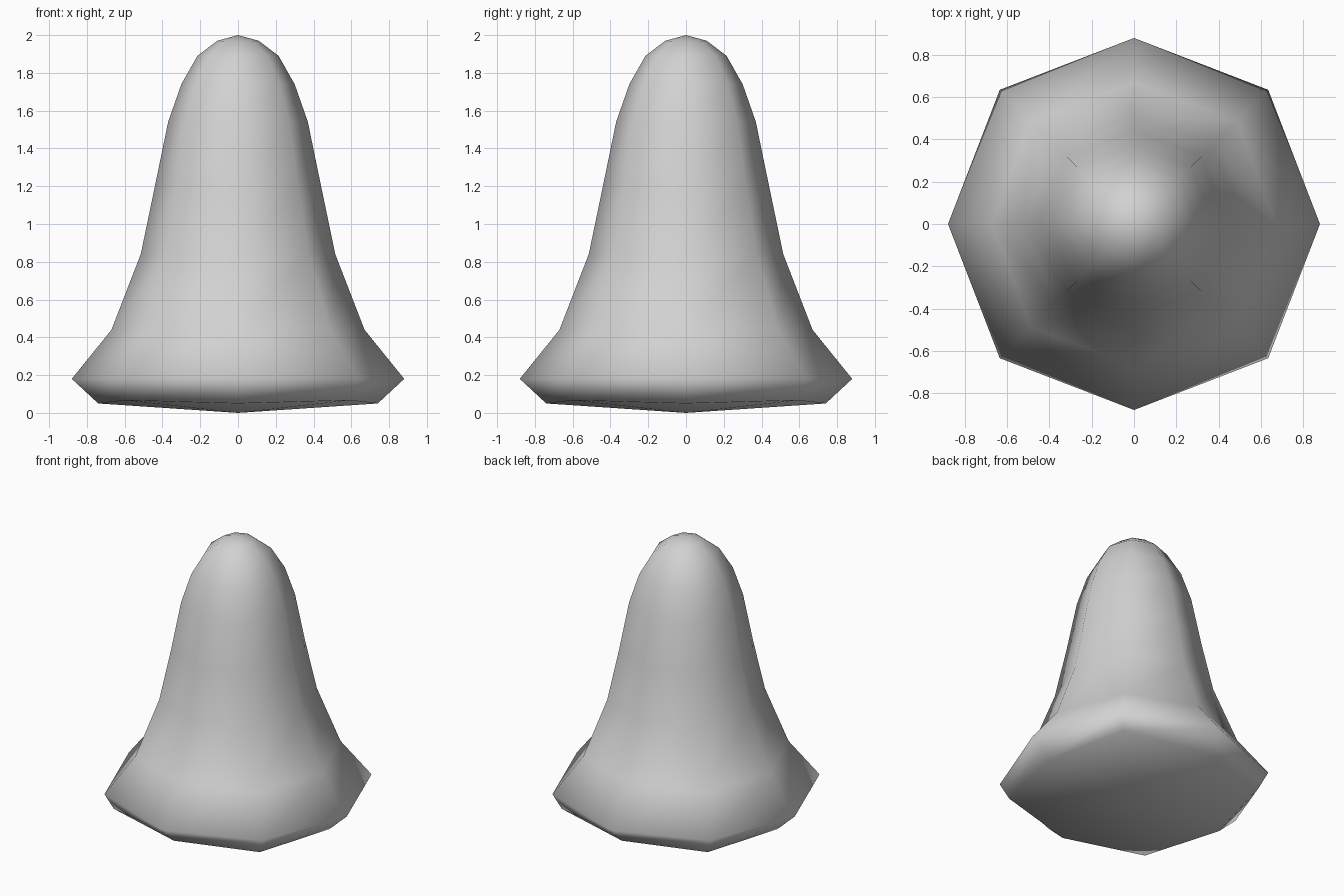
import bpy
import bmesh
import math

# Remove the default cube
old = bpy.data.objects.get("Cube")
if old:
    bpy.data.objects.remove(old, do_unlink=True)

# Plain grey material
GREY = (0.64, 0.64, 0.64, 1.0)
mat = bpy.data.materials.new("light_grey")
mat.use_nodes = True
mat.diffuse_color = GREY
bsdf = next(n for n in mat.node_tree.nodes if n.type == "BSDF_PRINCIPLED")
bsdf.inputs["Base Color"].default_value = GREY
bsdf.inputs["Roughness"].default_value = 0.7

# Bell profile: (radius on axes, radius on diagonals, z on axes, z on diagonals)
PROFILE = [
    (0.74, 0.835, 0.05, 0.067),
    (0.88, 0.898, 0.18, 0.18),
    (0.67, 0.69, 0.44, 0.44),
    (0.515, 0.53, 0.84, 0.84),
    (0.44, 0.45, 1.20, 1.20),
    (0.37, 0.383, 1.54, 1.54),
    (0.30, 0.315, 1.74, 1.74),
    (0.215, 0.222, 1.89, 1.89),
    (0.11, 0.12, 1.97, 1.965),
]
SIDES = 8

bm = bmesh.new()


def add_ring(r_axis, r_diag, z_axis, z_diag):
    ring = []
    for i in range(SIDES):
        r, z = (r_diag, z_diag) if i % 2 else (r_axis, z_axis)
        a = math.tau * i / SIDES
        ring.append(bm.verts.new((r * math.cos(a), r * math.sin(a), z)))
    return ring


def add_cap(ring, z):
    # Four quads meeting at a centre point
    centre = bm.verts.new((0, 0, z))
    for i in range(0, SIDES, 2):
        bm.faces.new((centre, ring[i], ring[i + 1], ring[(i + 2) % SIDES]))


# Wall of the bell
rings = [add_ring(*row) for row in PROFILE]
for low, high in zip(rings, rings[1:]):
    for i in range(SIDES):
        j = (i + 1) % SIDES
        bm.faces.new((low[i], low[j], high[j], high[i]))

# Shallow pointed base and rounded crown
add_cap(rings[0], 0.0)
add_cap(rings[-1], 2.0)

bmesh.ops.recalc_face_normals(bm, faces=bm.faces)
for face in bm.faces:
    face.smooth = True

mesh = bpy.data.meshes.new("bell_body")
bm.to_mesh(mesh)
bm.free()
mesh.materials.append(mat)
body = bpy.data.objects.new("bell_body", mesh)
bpy.context.collection.objects.link(body)
